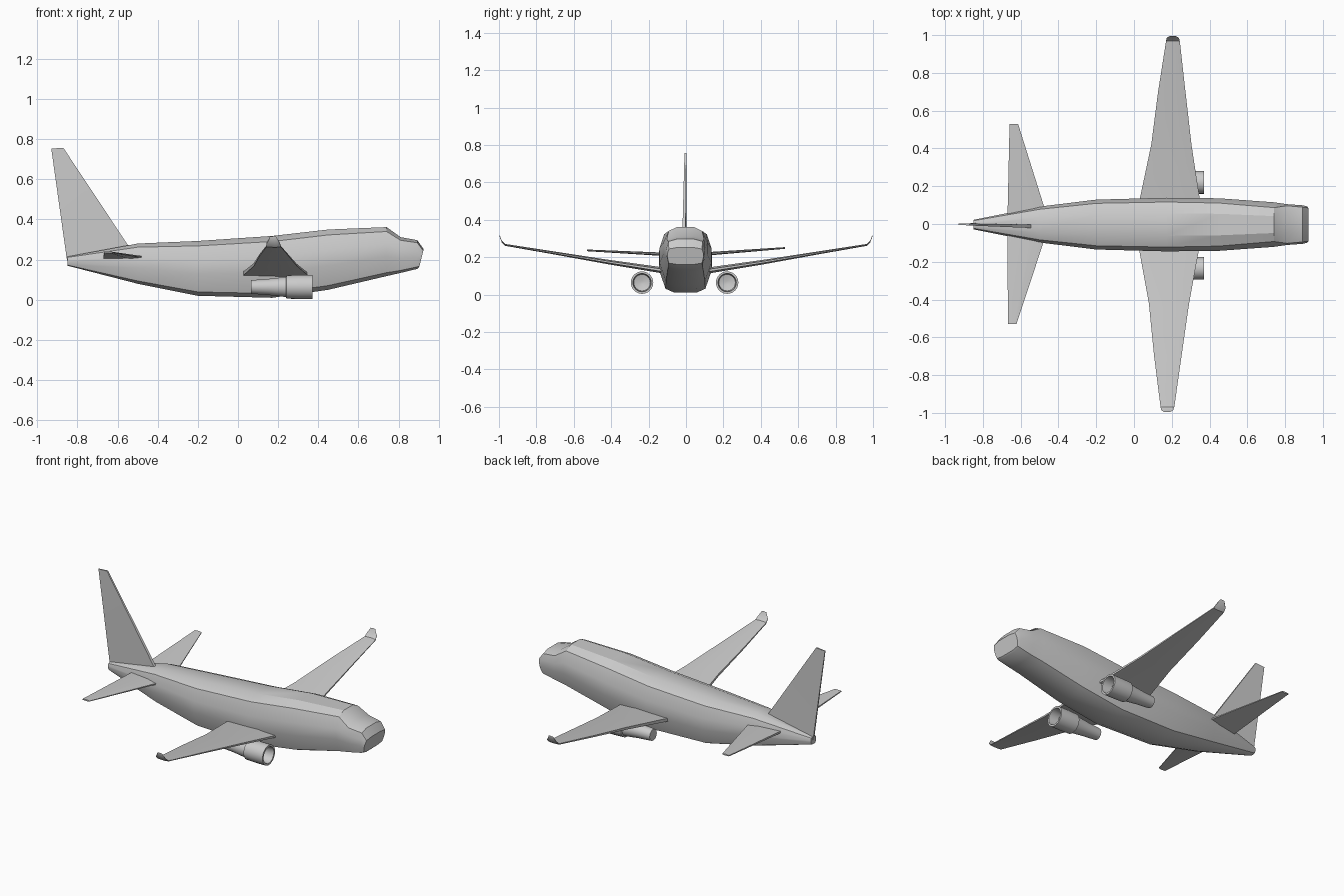
import bpy, bmesh, math


def loft(name, rings, angle=30):
    """Skin a list of equal-length point rings and cap both ends."""
    bm = bmesh.new()
    vs = [[bm.verts.new(p) for p in r] for r in rings]
    n = len(rings[0])
    for a, b in zip(vs, vs[1:]):
        for i in range(n):
            j = (i + 1) % n
            bm.faces.new((a[i], a[j], b[j], b[i]))
    bm.faces.new(vs[0])
    bm.faces.new(vs[-1])
    bmesh.ops.recalc_face_normals(bm, faces=bm.faces)
    me = bpy.data.meshes.new(name)
    bm.to_mesh(me)
    bm.free()
    ob = bpy.data.objects.new(name, me)
    bpy.context.collection.objects.link(ob)
    bpy.ops.object.select_all(action='DESELECT')
    ob.select_set(True)
    bpy.context.view_layer.objects.active = ob
    bpy.ops.object.shade_smooth_by_angle(angle=math.radians(angle))
    return ob


# Fuselage: x, bottom, top, half width, shoulder width, keel width, lean
stations = [
    (-0.85, 0.17, 0.215, 0.025, 0.80, 0.75, 0),
    (-0.50, 0.08, 0.28, 0.095, 0.85, 0.75, 0),
    (-0.20, 0.02, 0.293, 0.132, 0.85, 0.75, 0),
    (0.17, 0.01, 0.318, 0.142, 0.84, 0.75, 0),
    (0.45, 0.05, 0.35, 0.139, 0.82, 0.75, 0),
    (0.74, 0.118, 0.362, 0.118, 0.76, 0.80, 0),
    (0.81, 0.134, 0.312, 0.108, 0.92, 0.85, 0),
    (0.893, 0.154, 0.297, 0.102, 0.90, 0.90, 0),
    (0.902, 0.162, 0.252, 0.096, 0.92, 0.92, 0.023),
]


def body_ring(x, lo, hi, w, sh, keel, lean):
    half = [(0.5 * sh, 1), (sh, 0.91), (1, 0.66), (1, 0.40), (keel, 0.07), (keel * 0.55, 0)]
    pts = half + [(-y, z) for y, z in reversed(half)]
    return [(x + lean * z, w * y - 0.003, lo + (hi - lo) * z) for y, z in pts]


loft("fuselage", [body_ring(*s) for s in stations], 25)


# Flying surfaces: sections of (span, trailing x, leading x, z, thickness)
def surface(name, sections, side, skew, roll):
    prof = [(0, -.3), (0, .3), (.65, .5), (1, .2), (1, -.2), (.65, -.5)]
    rings = []
    for s, x0, x1, z, t in sections:
        y = side * s
        rings.append([(x0 + (x1 - x0) * u + skew * y, y, z + roll * y + t * v)
                      for u, v in prof])
    return loft(name, rings)


wing = [(0.08, 0.01, 0.36, 0.122, 0.036), (0.14, 0.03, 0.345, 0.132, 0.032),
        (0.42, 0.085, 0.298, 0.175, 0.024), (0.70, 0.117, 0.262, 0.222, 0.016),
        (0.968, 0.155, 0.228, 0.266, 0.010), (0.985, 0.158, 0.223, 0.283, 0.010),
        (0.996, 0.175, 0.205, 0.313, 0.008)]
stab = [(0.04, -0.67, -0.46, 0.212, 0.020), (0.53, -0.663, -0.618, 0.243, 0.009)]
for side, tag in ((1, "left"), (-1, "right")):
    surface(tag + "_wing", wing, side, 0.015, 0.0)
    surface(tag + "_tailplane", stab, side, 0.008, 0.012)

# Tail fin, turned very slightly
fin = []
for x0, z0, x1, z1, t in ((-0.845, 0.18, -0.49, 0.22, 0.009),
                          (-0.853, 0.205, -0.55, 0.275, 0.009),
                          (-0.93, 0.753, -0.87, 0.757, 0.005)):
    y0, y1 = -0.001, -0.012 if z0 < 0.5 else -0.003
    fin.append([(x0, y0 - t * .6, z0), (x0, y0 + t * .6, z0),
                (x1, y1 + t, z1), (x1, y1 - t, z1)])
loft("tail_fin", fin)

# Engines: lathed profile of (x, radius), open at the front
prof = [(0.065, 0.034), (0.15, 0.040), (0.238, 0.050), (0.242, 0.058), (0.30, 0.060),
        (0.37, 0.060), (0.37, 0.049), (0.31, 0.044), (0.30, 0.010)]
for y, tag in ((0.22, "left"), (-0.235, "right")):
    rings = [[(x, y + r * math.cos(a), 0.064 + r * math.sin(a))
              for a in (math.tau * i / 24 for i in range(24))] for x, r in prof]
    loft(tag + "_engine", rings)
